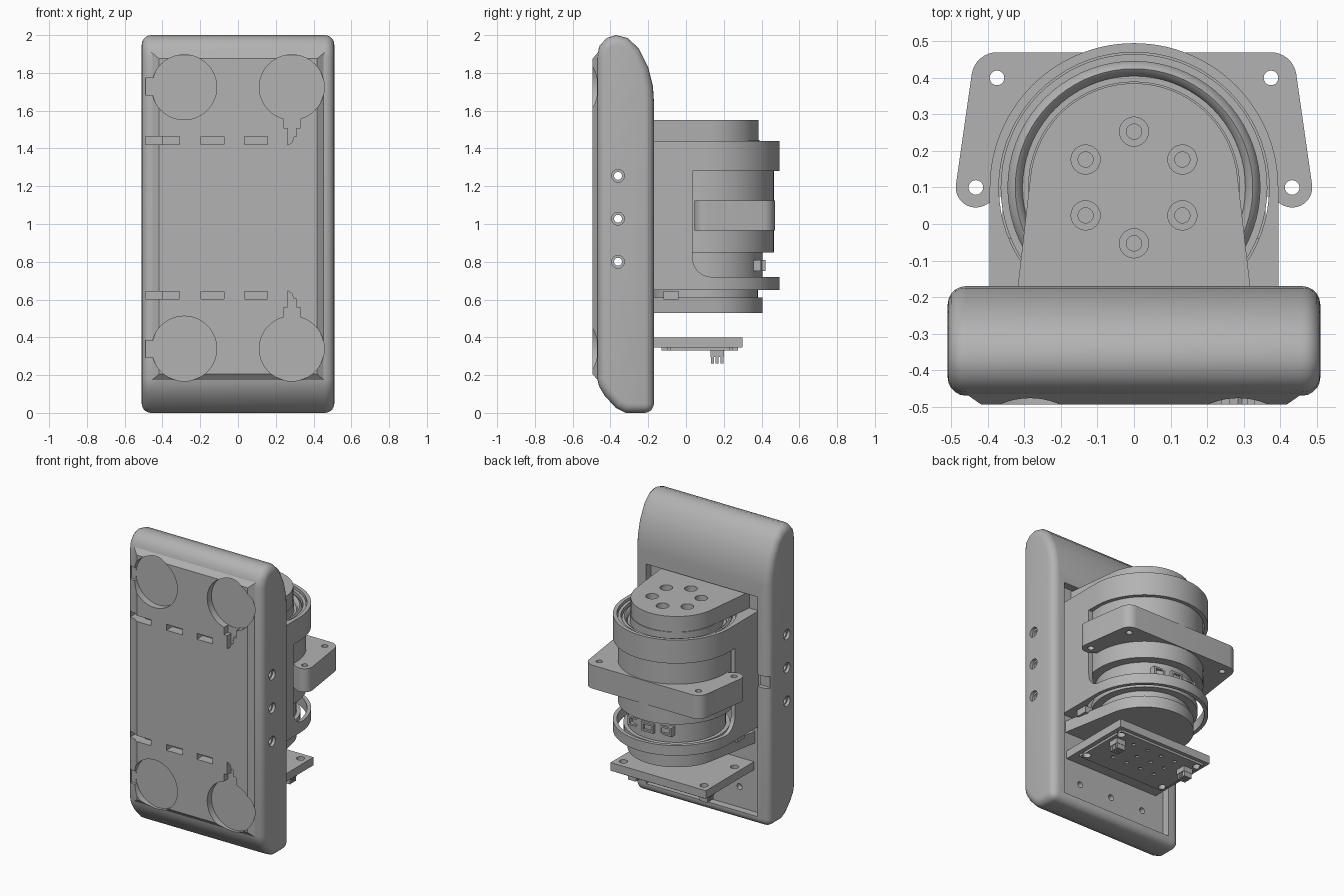
import bpy, bmesh
from math import sin, cos, pi, atan2, acos, hypot, radians

cube = bpy.data.objects.get("Cube")
if cube:
    bpy.data.objects.remove(cube, do_unlink=True)

grey = bpy.data.materials.new("plain grey")
grey.use_nodes = True
COLOUR = (0.45, 0.45, 0.45, 1)
grey.diffuse_color = COLOUR
for node in grey.node_tree.nodes:
    if node.type == 'BSDF_PRINCIPLED':
        node.inputs["Base Color"].default_value = COLOUR

CY = 0.10          # y of the motor axis
parts = []


def finish(name, bm, keep=True):
    bmesh.ops.recalc_face_normals(bm, faces=bm.faces)
    mesh = bpy.data.meshes.new(name)
    bm.to_mesh(mesh)
    bm.free()
    mesh.materials.append(grey)
    ob = bpy.data.objects.new(name, mesh)
    bpy.context.collection.objects.link(ob)
    if keep:
        parts.append(ob)
    return ob


def prism(name, pts, axis, lo, hi, keep=True):
    """Extrude a 2D outline along an axis."""
    place = {'x': lambda a, b, t: (t, a, b),
             'y': lambda a, b, t: (a, t, b),
             'z': lambda a, b, t: (a, b, t)}[axis]
    bm = bmesh.new()
    low = [bm.verts.new(place(a, b, lo)) for a, b in pts]
    high = [bm.verts.new(place(a, b, hi)) for a, b in pts]
    bm.faces.new(low)
    bm.faces.new(high)
    n = len(pts)
    for i in range(n):
        j = (i + 1) % n
        bm.faces.new((low[i], low[j], high[j], high[i]))
    return finish(name, bm, keep)


def arc(cx, cy, r, a0, a1, n):
    return [(cx + r * cos(a0 + (a1 - a0) * i / n),
             cy + r * sin(a0 + (a1 - a0) * i / n)) for i in range(n + 1)]


def disc(cx, cy, r, axis, lo, hi, n=32, name="cutter", keep=False):
    return prism(name, arc(cx, cy, r, 0, 2 * pi, n)[:-1], axis, lo, hi, keep)


def box(x0, x1, y0, y1, z0, z1, name="cutter", keep=False):
    return prism(name, [(x0, y0), (x1, y0), (x1, y1), (x0, y1)], 'z', z0, z1, keep)


def u_outline(r, half, y0):
    """Round end about the motor axis, with tangent sides running to the panel."""
    t = atan2(y0 - CY, half) + acos(min(1, r / hypot(half, y0 - CY)))
    return [(-half, y0), (half, y0)] + arc(0, CY, r, t, pi - t, 56)


def lathe(name, profile, n=72):
    bm = bmesh.new()
    verts = [bm.verts.new((r, 0, z)) for r, z in profile]
    edges = [bm.edges.new(e) for e in zip(verts, verts[1:])]
    bmesh.ops.spin(bm, geom=verts + edges, cent=(0, 0, 0), axis=(0, 0, 1),
                   angle=2 * pi, steps=n)
    bmesh.ops.remove_doubles(bm, verts=bm.verts, dist=0.0005)
    for v in bm.verts:
        v.co.y += CY
    return finish(name, bm)


def bake(ob):
    dg = bpy.context.evaluated_depsgraph_get()
    mesh = bpy.data.meshes.new_from_object(ob.evaluated_get(dg))
    ob.modifiers.clear()
    ob.data = mesh


def cut(targets, cutters):
    for ob in targets:
        for c in cutters:
            m = ob.modifiers.new("cut", 'BOOLEAN')
            m.operation, m.solver, m.object = 'DIFFERENCE', 'EXACT', c
        bake(ob)
    for c in cutters:
        bpy.data.objects.remove(c, do_unlink=True)


# Main panel with rounded rim
side = [(-.17, 0), (-.32, 0), (-.37, .025), (-.43, .09), (-.46, .14), (-.47, .18),
        (-.47, 1.88), (-.46, 1.94), (-.42, 1.985), (-.37, 2), (-.31, 1.985),
        (-.25, 1.93), (-.20, 1.83), (-.175, 1.73), (-.17, 1.65)]
panel = prism("panel", side, 'x', -.51, .51)
bev = panel.modifiers.new("rim", 'BEVEL')
bev.width, bev.segments, bev.use_clamp_overlap = .05, 5, False
bev.limit_method, bev.angle_limit = 'ANGLE', radians(40)
bake(panel)

# Slightly raised front pad with sloping edges
pad = box(-.46, .46, -.494, -.465, .17, 1.91, "front_pad", True)
for v in pad.data.vertices:
    if v.co.y < -.48:
        v.co.x *= .91
        v.co.z = 1.04 + (v.co.z - 1.04) * .96

# Front recesses, mirrored about mid height
front = []
for s in (-1, 1):
    mid = 1.032

    def fbox(x0, x1, h0, h1, depth):
        z0, z1 = sorted((mid + s * h0, mid + s * h1))
        front.append(box(x0, x1, -.6, depth, z0, z1))
    for x in (-.285, .285):
        front.append(disc(x, mid + s * .692, .172, 'y', -.6, -.447, 56))
    fbox(-.49, -.44, .65, .74, -.45)
    fbox(.24, .33, .475, .54, -.45)
    fbox(.262, .31, .43, .48, -.449)
    front.append(prism("cutter", [(.262, mid + s * .385), (.285, mid + s * .40),
                                  (.298, mid + s * .435), (.262, mid + s * .435)],
                       'y', -.6, -.45, False))
    for x0, x1, d in ((-.49, -.40, -.41), (-.405, -.31, -.43),
                      (-.195, -.075, -.43), (.035, .155, -.43)):
        fbox(x0, x1, .39, .43, d)
cut([panel, pad], front)

# Rear pocket, rear notch and side holes
rear = [box(-.42, .42, -.22, 0, .06, 1.56), box(-.5, -.415, -.2, 0, .95, 1.03)]
for z in (.80, 1.028, 1.255):
    rear.append(disc(-.36, z, .021, 'x', -.7, .7))
    rear += [disc(-.36, z, .034, 'x', s * .49, s * .7) for s in (-1, 1)]
for x in (-.25, 0, .25):
    rear.append(disc(x, .2, .02, 'y', -.26, -.1, 16))
cut([panel], rear)

# Housing wrapped round the motor, open at the back
housing = prism("housing", u_outline(.395, .395, -.23), 'z', .65, 1.44)
opening = [(.6, .72)] + arc(.135, .82, .1, 1.5 * pi, pi, 8)[:] + [(.035, 1.28), (.6, 1.28)]
cut([housing], [prism("cutter", opening, 'x', -.6, .6, False),
                disc(0, CY, .37, 'z', .5, 1.6, 72)])

# Stepped motor with grooved top
lathe("motor", [(0, .60), (.28, .60), (.28, .66), (.33, .66), (.33, .70), (.305, .70),
                (.305, .85), (.365, .85), (.365, 1.425), (.345, 1.425), (.345, 1.39),
                (.338, 1.41), (.325, 1.42), (.312, 1.41), (.305, 1.39), (.29, 1.39),
                (.29, 1.445), (0, 1.445)])
for x in (-.12, 0, .12):
    plug = box(x - .045, x + .045, .3, .42 - abs(x) * .2, .75, .81, "motor_socket", True)
    cut([plug], [box(x - .03, x + .03, .36, .6, .762, .798)])

# Top arm with counterbored bolt circle
top_arm = prism("top_arm", u_outline(.285, .325, -.23), 'z', 1.44, 1.55)
bolts = []
for i in range(6):
    a = pi / 2 + i * pi / 3
    x, y = .153 * cos(a), CY + .153 * sin(a)
    bolts += [disc(x, y, .04, 'z', 1.50, 1.7, 24), disc(x, y, .021, 'z', 1.455, 1.7, 16)]
cut([top_arm], bolts)

# Bottom arm
prism("bottom_arm", u_outline(.305, .37, -.23), 'z', .53, .61)
for s in (-1, 1):
    box(s * .33 - .03, s * .33 + .03, -.12, -.04, .60, .645, "arm_socket", True)

# Clamp flange with four mounting ears
half = (arc(.375, .40, .07, pi / 2, radians(9), 8)
        + arc(.433, .10, .055, radians(9), radians(-115), 10) + [(.34, .09)])
clamp = prism("clamp_flange", half + [(-x, y) for x, y in reversed(half)], 'z', .965, 1.125)
cut([clamp], [disc(s * x, y, .02, 'z', .8, 1.3, 20)
              for s in (-1, 1) for x, y in ((.375, .40), (.433, .10))])

# Circuit board below, with sockets and pin holes
board = box(-.36, .36, -.225, .30, .345, .40, "board", True)
cover = box(-.33, .33, -.13, .275, .33, .346, "board_cover", True)
cut([board, cover], [disc(s * .305, y, .026, 'z', .2, .6, 20)
                     for s in (-1, 1) for y in (-.09, .24)])
cut([cover], [disc(x, y, .012, 'z', .2, .34, 12)
              for x in (-.16, -.05, .06, .17) for y in (0, .1, .2)])
for s in (-1, 1):
    box(s * .27 - .035, s * .27 + .035, .13, .20, .295, .335, "board_socket", True)
    for y in (.14, .165, .19):
        box(s * .27 - .03, s * .27 + .03, y - .008, y + .008, .262, .30, "socket_pin", True)

# Smooth the round surfaces, keep edges sharp
bpy.ops.object.select_all(action='DESELECT')
for ob in parts:
    ob.select_set(True)
bpy.context.view_layer.objects.active = panel
bpy.ops.object.shade_smooth_by_angle(angle=radians(35))
